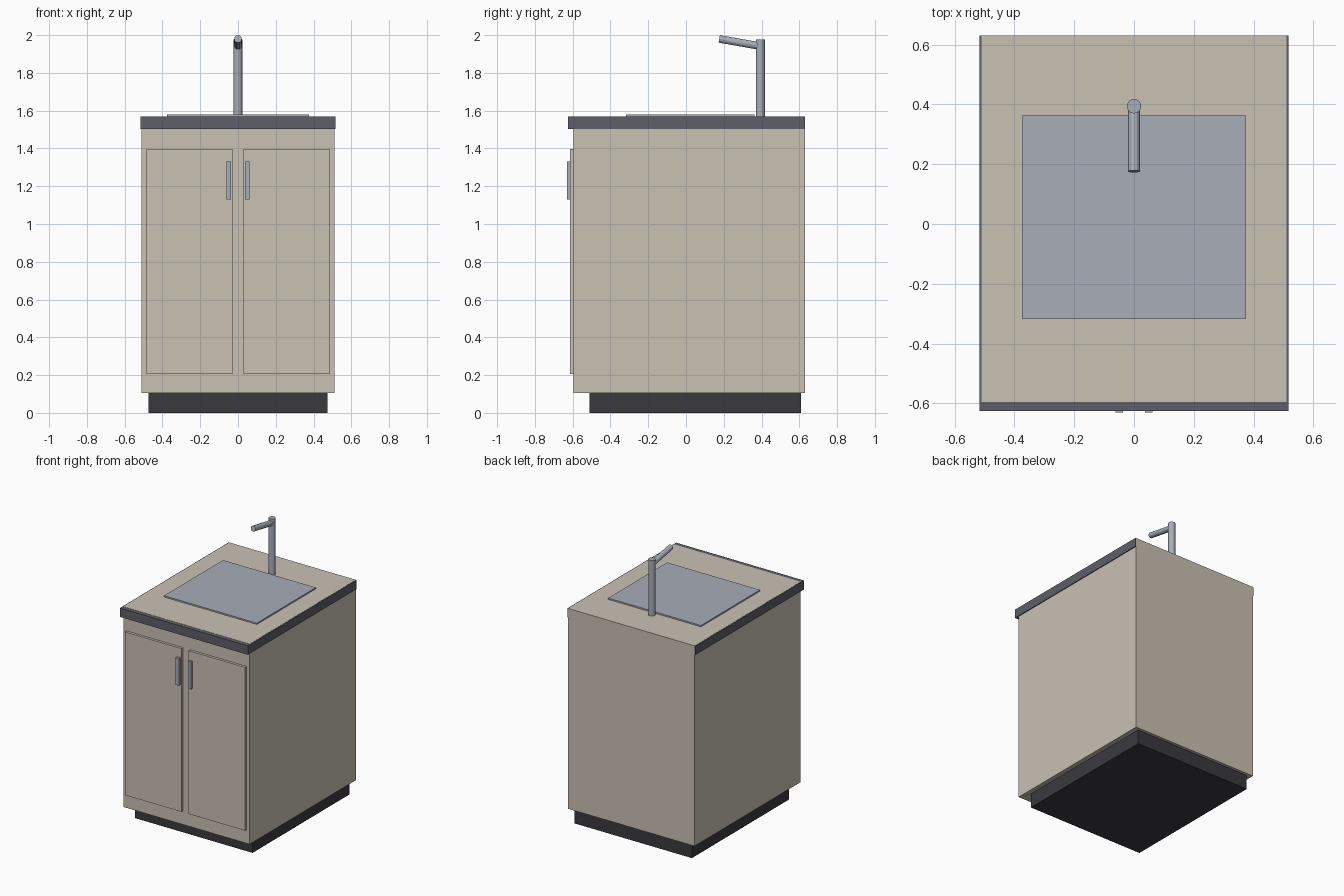
import bpy, math
from mathutils import Vector

if "Cube" in bpy.data.objects:
    bpy.data.objects.remove(bpy.data.objects["Cube"])


def material(name, rgb):
    m = bpy.data.materials.new(name)
    m.diffuse_color = (*rgb, 1)
    m.use_nodes = True
    m.node_tree.nodes["Principled BSDF"].inputs["Base Color"].default_value = m.diffuse_color
    return m


BEIGE = material("beige_panel", (0.584, 0.533, 0.456))
GREY = material("dark_grey_counter", (0.114, 0.114, 0.138))
BLACK = material("black_plinth", (0.042, 0.041, 0.048))
STEEL = material("steel", (0.392, 0.423, 0.479))


def finish(name, mat):
    ob = bpy.context.object
    ob.name = ob.data.name = name
    ob.data.materials.append(mat)
    return ob


def box(name, x, y, z, mat):
    """Box from (min, max) ranges on each axis."""
    mid = [(a + b) / 2 for a, b in (x, y, z)]
    bpy.ops.mesh.primitive_cube_add(size=1, location=mid)
    ob = finish(name, mat)
    size = [b - a for a, b in (x, y, z)]
    for v in ob.data.vertices:
        v.co = Vector(c * s for c, s in zip(v.co, size))
    return ob


def rod(name, a, b, r, sides, mat):
    """Cylinder between two points."""
    a, b = Vector(a), Vector(b)
    d = b - a
    bpy.ops.mesh.primitive_cylinder_add(
        vertices=sides, radius=r, depth=d.length, location=(a + b) / 2,
        rotation=d.to_track_quat('Z', 'Y').to_euler())
    return finish(name, mat)


# Cabinet: recessed plinth, and a body that reaches through the counter top
box("plinth", (-0.475, 0.475), (-0.51, 0.61), (0, 0.105), BLACK)
box("cabinet_body", (-0.511, 0.511), (-0.595, 0.631), (0.105, 1.569), BEIGE)

# Counter slab showing as an edge band at the front and sides
box("counter_edge", (-0.517, 0.517), (-0.625, 0.630), (1.503, 1.568), GREY)

# Doors and handles, one pair per side
for side, s in (("left", -1), ("right", 1)):
    box(side + "_door", sorted((s * 0.028, s * 0.485)), (-0.613, -0.59),
        (0.205, 1.398), BEIGE)
    box(side + "_handle", sorted((s * 0.037, s * 0.062)), (-0.631, -0.612),
        (1.13, 1.33), STEEL)

# Sink plate
box("sink_plate", (-0.375, 0.375), (-0.318, 0.363), (1.56, 1.579), STEEL)

# Tap: upright post and tilted spout
rod("tap_post", (0, 0.394, 1.56), (0, 0.394, 1.977), 0.024, 16, STEEL)
tip = Vector((0, 0.176, 1.98))
tilt = math.radians(10)
root = tip + 0.21 * Vector((0, math.cos(tilt), -math.sin(tilt)))
rod("tap_spout", root, tip, 0.02, 12, STEEL)
